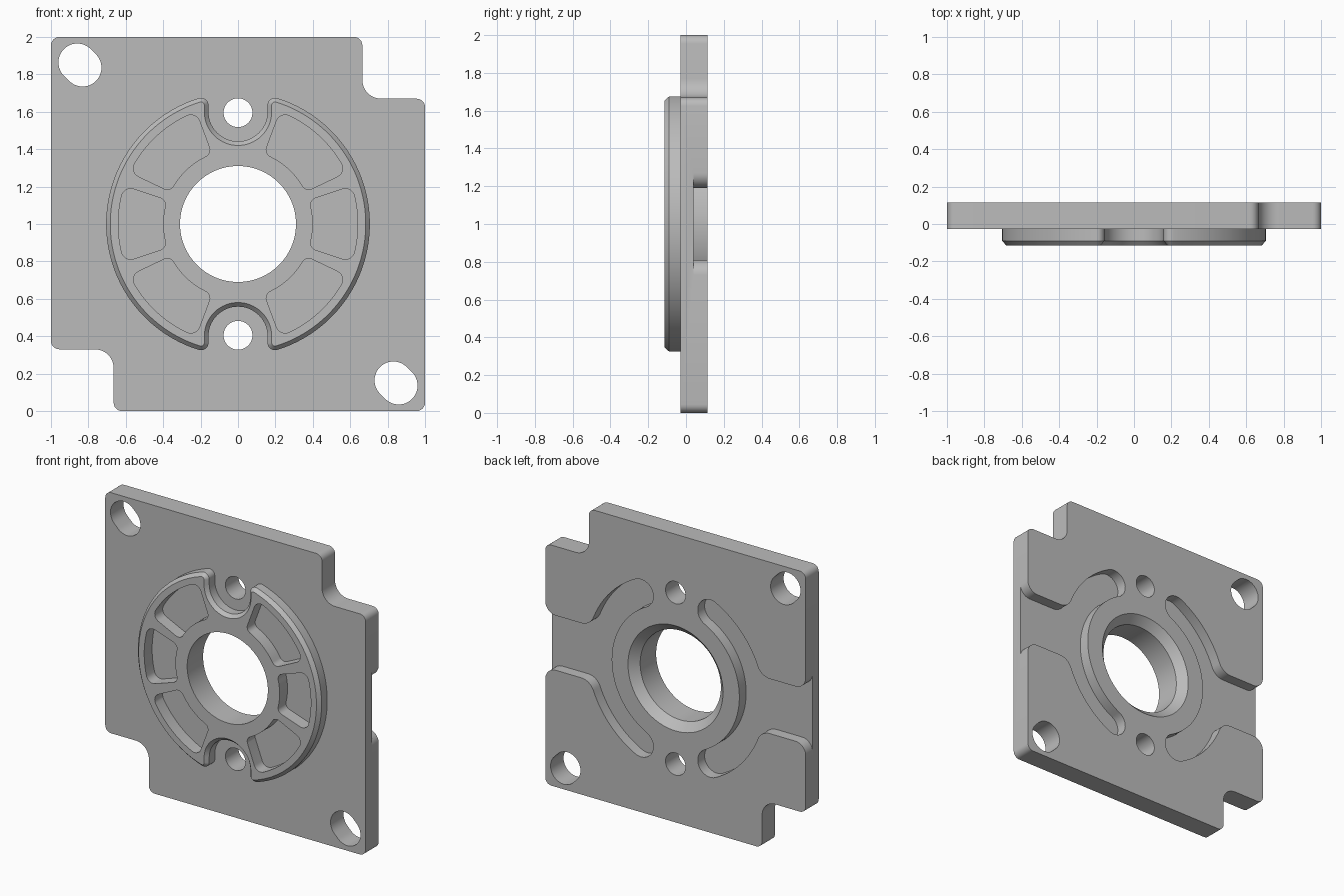
import bpy, bmesh
from math import sin, cos, asin, atan2, sqrt, radians, degrees
from mathutils import Vector

if "Cube" in bpy.data.objects:
    bpy.data.objects.remove(bpy.data.objects["Cube"])

FACE, BACK, BOSS = -0.028, 0.115, -0.115   # y of plate face, plate back, boss face
FLOOR = 0.04                               # y of the rear channel floor


def arc(cx, cz, r, a0, a1, n=10):
    """Points on an arc, angles in degrees."""
    return [Vector((cx + r * cos(radians(a0 + (a1 - a0) * i / n)),
                    cz + r * sin(radians(a0 + (a1 - a0) * i / n)))) for i in range(n + 1)]


def circle(cx, cz, r, n=48):
    return arc(cx, cz, r, 0, 360, n)[:-1]


def turned(pts):
    """Half-turn copy of an outline."""
    return [-p for p in pts]


def clean(pts):
    out = []
    for p in pts:
        if not out or (p - out[-1]).length > 1e-4:
            out.append(p)
    if (out[0] - out[-1]).length < 1e-4:
        out.pop()
    return out


def inset(pts, d):
    """Move a counter-clockwise outline inward by d."""
    res = []
    for i, p in enumerate(pts):
        e0 = (p - pts[i - 1]).normalized()
        e1 = (pts[(i + 1) % len(pts)] - p).normalized()
        n0, n1 = Vector((e0.y, -e0.x)), Vector((e1.y, -e1.x))
        n = (n0 + n1).normalized()
        res.append(p - n * d / max(n.dot(n0), 0.3))
    return res


def prism(bm, pts, sections):
    """Stack an outline along y; sections are (y, inset) pairs."""
    pts = clean(pts)
    loops = [[bm.verts.new((p.x, y, p.y + 1)) for p in (inset(pts, d) if d else pts)]
             for y, d in sections]
    n = len(pts)
    for a, b in zip(loops, loops[1:]):
        for i in range(n):
            j = (i + 1) % n
            bm.faces.new((a[i], a[j], b[j], b[i]))
    bm.faces.new(loops[0])
    bm.faces.new(loops[-1])


def finish(name, bm):
    bmesh.ops.recalc_face_normals(bm, faces=bm.faces)
    me = bpy.data.meshes.new(name)
    bm.to_mesh(me)
    bm.free()
    ob = bpy.data.objects.new(name, me)
    bpy.context.collection.objects.link(ob)
    return ob


def boolean(ob, other, op):
    mod = ob.modifiers.new(op, 'BOOLEAN')
    mod.operation, mod.solver, mod.object = op, 'EXACT', other
    bpy.context.view_layer.objects.active = ob
    bpy.ops.object.modifier_apply(modifier=mod.name)
    bpy.data.objects.remove(other)


def pocket(a0, a1, r=0.4, R=0.64, f=0.05, g=0.04):
    """Ring sector with rounded corners."""
    d, e = degrees(asin(f / (R - f))), degrees(asin(g / (r + g)))

    def at(rad, a):
        return rad * cos(radians(a)), rad * sin(radians(a))
    return (arc(*at(R - f, a0 + d), f, a0 - 90, a0 + d)
            + arc(0, 0, R, a0 + d, a1 - d, 16)
            + arc(*at(R - f, a1 - d), f, a1 - d, a1 + 90)
            + arc(*at(r + g, a1 - e), g, a1 + 90, a1 - e + 180)
            + arc(0, 0, r, a1 - e, a0 + e, 12)
            + arc(*at(r + g, a0 + e), g, a0 + e + 180, a0 + 270))


# mounting plate: square with two stepped corners
c = 0.045
half = (arc(1 - c, -1 + c, c, -90, 0, 6) + arc(1 - c, 0.67 - c, c, 0, 90, 6)
        + arc(0.765, 0.77, 0.1, 270, 180) + arc(0.665 - c, 1 - c, c, 0, 90, 6))
bm = bmesh.new()
prism(bm, half + turned(half), [(FACE, 0), (BACK, 0)])
plate = finish("mounting_plate", bm)

# round boss with two U-shaped notches and a chamfered rim
R, w, t, zc = 0.705, 0.158, 0.04, 0.6
hx = w + t
hz = sqrt((R - t) ** 2 - hx ** 2)
ha = degrees(atan2(hz, hx))
half = (arc(0, 0, R, -ha, ha, 64) + arc(hx, hz, t, ha, 180)
        + arc(0, zc, w, 0, -180, 32) + arc(-hx, hz, t, 0, 180 - ha))
# the left side and lower notch come from the half-turn copy
bm = bmesh.new()
prism(bm, half + turned(half), [(0.0, 0), (BOSS + 0.025, 0), (BOSS, 0.022)])
boolean(plate, finish("boss", bm), 'UNION')

bm = bmesh.new()
# central bore, countersunk at the back
prism(bm, circle(0, 0, 0.31, 96), [(-0.2, 0), (0.06, 0), (0.13, -0.07)])
# pin holes and diagonal corner slots
for s in (-1, 1):
    prism(bm, circle(0, s * 0.595, 0.077), [(-0.2, 0), (0.2, 0)])
    k = 0.014
    slot = (arc(-0.845 - k, 0.85 + k, 0.101, 45, 225, 24)
            + arc(-0.845 + k, 0.85 - k, 0.101, 225, 405, 24))
    prism(bm, slot if s > 0 else turned(slot), [(-0.2, 0), (0.2, 0)])

# six shallow pockets in the boss
for a0, a1 in ((-18.5, 18.5), (25.5, 69.5), (-69.5, -25.5)):
    for turn in (0, 180):
        prism(bm, pocket(a0 + turn, a1 + turn), [(-0.2, 0), (FACE, 0)])

# rear channels: curved slot opening to each side edge
ri, ro, ch, f, flare, end = 0.49, 0.68, 0.19, 0.1, 0.08, 63
fx = sqrt((ro + f) ** 2 - (ch + f) ** 2)
fa = degrees(atan2(ch + f, fx))
rm, cap = (ri + ro) / 2, (ro - ri) / 2
upper = ([Vector((1.05, ch + flare))]
         + arc(1 - flare, ch + flare, flare, 0, -90)
         + arc(fx, ch + f, f, 270, 180 + fa)
         + arc(0, 0, ro, fa, end, 20)
         + arc(rm * cos(radians(end)), rm * sin(radians(end)), cap, end, end + 180, 16)
         + arc(0, 0, ri, end, 0, 24))
lower = [Vector((p.x, -p.y)) for p in reversed(upper)]
for pts in (upper + lower, turned(upper + lower)):
    prism(bm, pts, [(FLOOR, 0), (0.2, 0)])
boolean(plate, finish("cutter", bm), 'DIFFERENCE')

# plain grey metal
mat = bpy.data.materials.new("grey_metal")
mat.diffuse_color = (0.5, 0.5, 0.5, 1)
mat.use_nodes = True
mat.node_tree.nodes["Principled BSDF"].inputs["Base Color"].default_value = mat.diffuse_color
plate.data.materials.clear()
plate.data.materials.append(mat)
for p in plate.data.polygons:
    p.material_index = 0

bpy.ops.object.select_all(action='DESELECT')
plate.select_set(True)
bpy.context.view_layer.objects.active = plate
bpy.ops.object.shade_smooth_by_angle(angle=radians(30))
